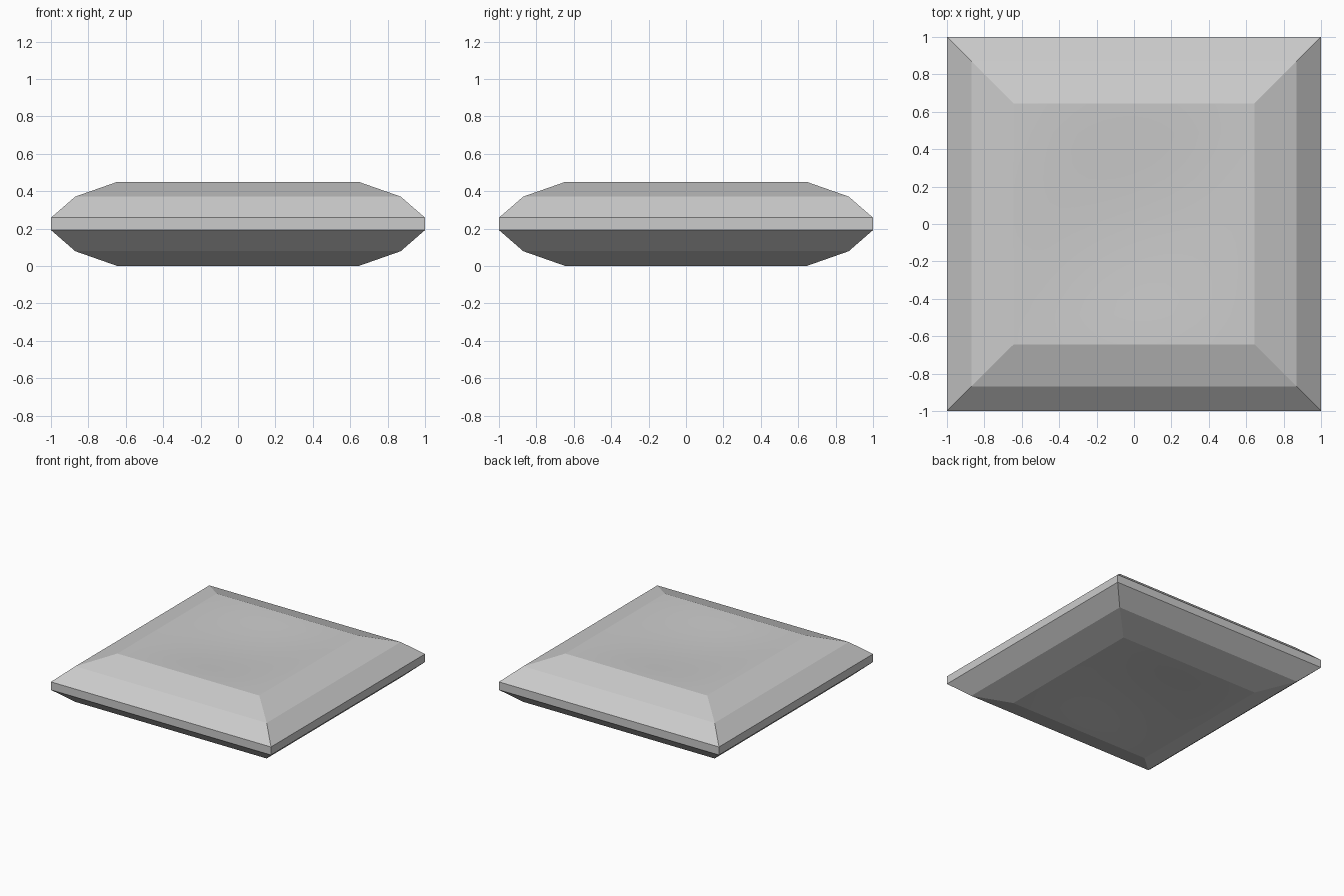
import bpy, bmesh, math

if "Cube" in bpy.data.objects:
    bpy.data.objects.remove(bpy.data.objects["Cube"])

MID = 0.225          # height of the mirror plane
FLAT = 0.645         # half width of the top panel
DISH = 0.025         # shallow hollow in the panel
# (half width, height above mid plane) from panel edge to the middle of the rim
PROFILE = [(0.87, 0.146), (1.0, 0.033), (1.0, 0.0)]

bm = bmesh.new()

# dished top panel
bmesh.ops.create_grid(bm, x_segments=16, y_segments=16, size=FLAT)
for v in bm.verts:
    u, w = v.co.x / FLAT, v.co.y / FLAT
    v.co.z = MID - DISH * ((1 - u * u) * (1 - w * w)) ** 1.5 if max(abs(u), abs(w)) < 0.999 else MID

# two bevel bands and the upper half of the rim
edges = [e for e in bm.edges if e.is_boundary]
half = FLAT
for width, height in PROFILE:
    out = bmesh.ops.extrude_edge_only(bm, edges=edges)["geom"]
    for v in (g for g in out if isinstance(g, bmesh.types.BMVert)):
        v.co.x *= width / half
        v.co.y *= width / half
        v.co.z = height
    edges = [g for g in out if isinstance(g, bmesh.types.BMEdge) and g.is_boundary]
    half = width

bmesh.ops.recalc_face_normals(bm, faces=bm.faces)
top = max(bm.faces, key=lambda f: abs(f.normal.z))
if top.normal.z < 0:
    bmesh.ops.reverse_faces(bm, faces=bm.faces)

mesh = bpy.data.meshes.new("square_slab")
bm.to_mesh(mesh)
bm.free()
slab = bpy.data.objects.new("square_slab", mesh)
slab.location.z = MID
bpy.context.collection.objects.link(slab)

# matching lower half
mirror = slab.modifiers.new("lower_half", "MIRROR")
mirror.use_axis = (False, False, True)
mirror.use_clip = True

# crisp bands, smooth panel
bpy.context.view_layer.objects.active = slab
slab.select_set(True)
bpy.ops.object.modifier_apply(modifier=mirror.name)
bpy.ops.object.shade_smooth_by_angle(angle=math.radians(12))
